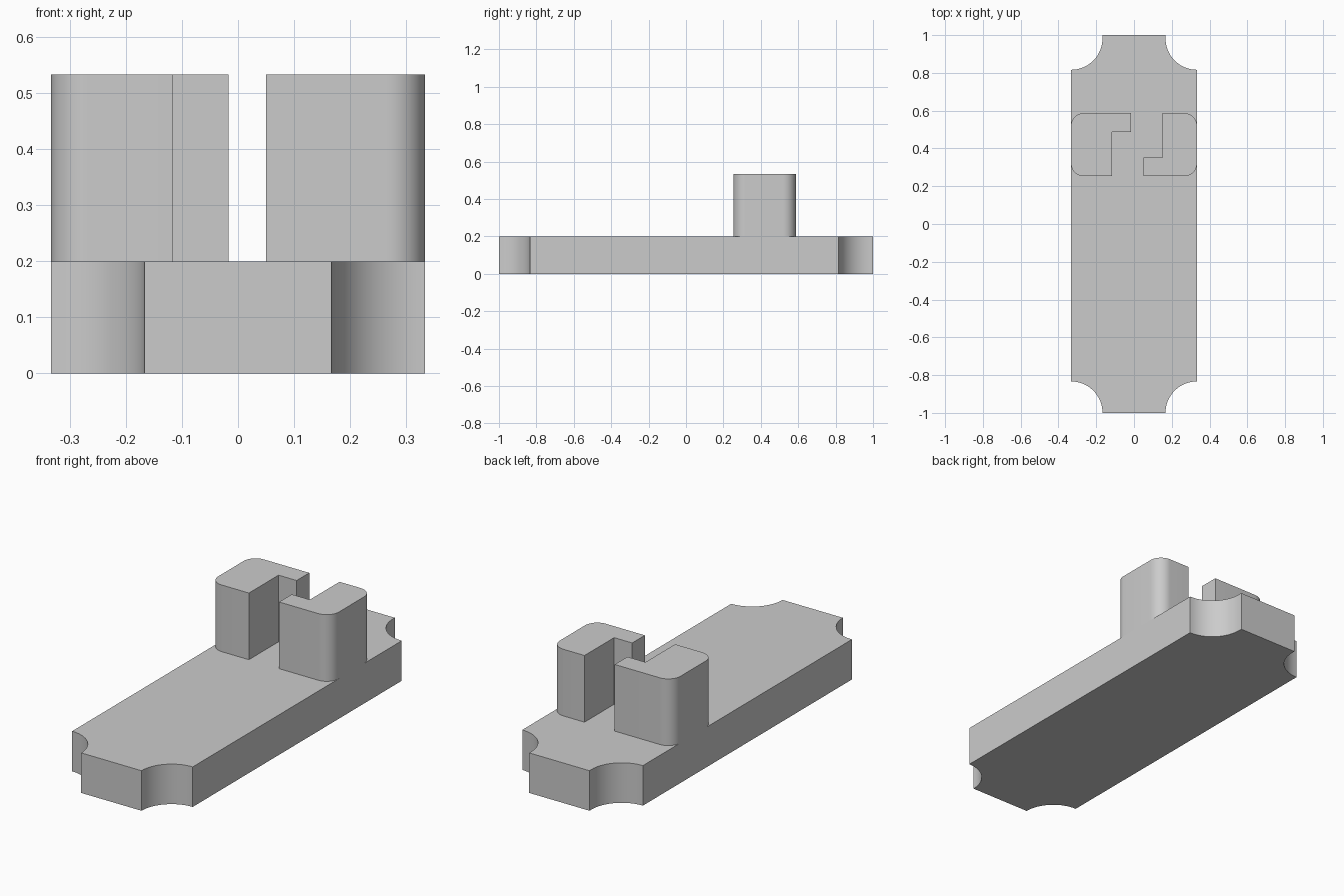
import bpy, bmesh, math

cube = bpy.data.objects.get("Cube")
if cube:
    bpy.data.objects.remove(cube, do_unlink=True)

grey = bpy.data.materials.new("light_grey")
grey.use_nodes = True
grey.diffuse_color = (0.6, 0.6, 0.6, 1)
grey.node_tree.nodes["Principled BSDF"].inputs["Base Color"].default_value = (0.6, 0.6, 0.6, 1)


def arc(cx, cy, radius, start, end, steps=16):
    """Points on an arc, angles in degrees."""
    angles = [math.radians(start + (end - start) * i / steps) for i in range(steps + 1)]
    return [(cx + radius * math.cos(a), cy + radius * math.sin(a)) for a in angles]


def extrude_outline(name, outline, bottom, top):
    """Upright prism from a closed outline, with smooth curved walls."""
    bm = bmesh.new()
    face = bm.faces.new([bm.verts.new((x, y, bottom)) for x, y in outline])
    result = bmesh.ops.extrude_face_region(bm, geom=[face])
    raised = [g for g in result["geom"] if isinstance(g, bmesh.types.BMVert)]
    bmesh.ops.translate(bm, verts=raised, vec=(0, 0, top - bottom))
    bmesh.ops.recalc_face_normals(bm, faces=bm.faces)
    mesh = bpy.data.meshes.new(name)
    bm.to_mesh(mesh)
    bm.free()
    mesh.materials.append(grey)
    obj = bpy.data.objects.new(name, mesh)
    bpy.context.collection.objects.link(obj)
    bpy.ops.object.select_all(action="DESELECT")
    obj.select_set(True)
    bpy.context.view_layer.objects.active = obj
    bpy.ops.object.shade_smooth_by_angle(angle=math.radians(30))
    return obj


HALF, SCOOP, BASE_TOP, TOP = 1 / 3, 1 / 6, 0.2, 0.533
BACK_SCOOP_Y = 0.983
FRONT, BACK, ROUND = 0.253, 0.587, 0.067

# Base plate with a concave scoop at each corner
plate = arc(-HALF, -1, SCOOP, 90, 0)
plate += arc(HALF, -1, SCOOP, 180, 90)
plate += arc(HALF, BACK_SCOOP_Y, SCOOP, 270, 180)
plate += [(SCOOP, 1), (-SCOOP, 1)]
plate += arc(-HALF, BACK_SCOOP_Y, SCOOP, 0, -90)
extrude_outline("base_plate", plate, 0, BASE_TOP)


# Two upright jaws, rounded on the outer side and stepped on the inner side
def outer_side(side):
    x = HALF - ROUND
    points = arc(x, FRONT + ROUND, ROUND, -90, 0, 12) + arc(x, BACK - ROUND, ROUND, 0, 90, 12)
    return [(side * px, py) for px, py in points]


left_step = [(0.15, BACK), (0.15, 0.353), (0.05, 0.353), (0.05, FRONT)]
right_step = [(-0.017, BACK), (-0.017, 0.487), (-0.117, 0.487), (-0.117, FRONT)]
extrude_outline("left_jaw", outer_side(1) + left_step, BASE_TOP, TOP)
extrude_outline("right_jaw", outer_side(-1) + right_step, BASE_TOP, TOP)
